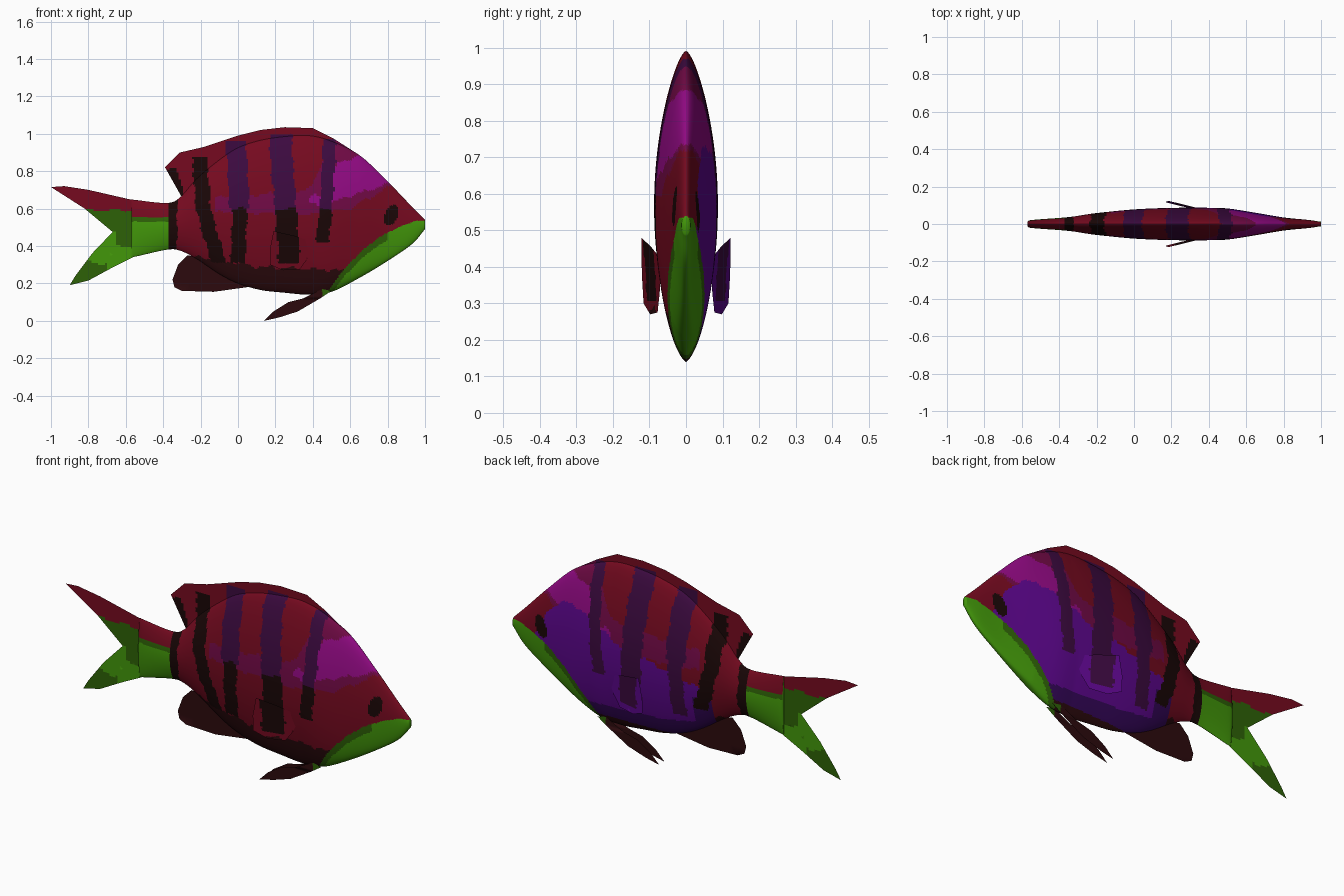
import bpy, bmesh
from math import sin, cos, pi
from mathutils import Vector

cube = bpy.data.objects.get("Cube")
if cube:
    bpy.data.objects.remove(cube, do_unlink=True)

# Materials
COLOURS = {
    "red": (0.18, 0.003, 0.014), "brown": (0.025, 0.003, 0.004),
    "black": (0.01, 0.002, 0.002), "green": (0.055, 0.31, 0.003),
    "dark_green": (0.027, 0.12, 0.002), "magenta": (0.29, 0.003, 0.23),
    "wine": (0.165, 0.003, 0.06), "stripe_purple": (0.045, 0.003, 0.05),
    "violet": (0.11, 0.002, 0.27), "dark_violet": (0.035, 0.002, 0.1),
}
NAMES = list(COLOURS)
MATERIALS = []
for name, rgb in COLOURS.items():
    mat = bpy.data.materials.new(name)
    mat.use_nodes = True
    mat.diffuse_color = (*rgb, 1)
    mat.specular_intensity = 0
    mat.roughness = 1
    shader = mat.node_tree.nodes["Principled BSDF"]
    shader.inputs["Base Color"].default_value = (*rgb, 1)
    shader.inputs["Roughness"].default_value = 1
    shader.inputs["Specular IOR Level"].default_value = 0
    MATERIALS.append(mat)


def lerp(table, x):
    """Straight interpolation of (x, value) pairs, clamped at the ends."""
    if x <= table[0][0]:
        return table[0][1]
    for (a, u), (b, v) in zip(table, table[1:]):
        if x <= b:
            return u + (v - u) * (x - a) / (b - a)
    return table[-1][1]


# Painted regions: boundary heights along the length
JAW = [(0.46, 0.13), (0.57, 0.28), (0.68, 0.39), (0.76, 0.45), (0.86, 0.5), (0.95, 0.535)]
WINE_LOW = [(-0.12, 0.58), (0.4, 0.57), (0.6, 0.6), (0.85, 0.74)]
WINE_TOP = [(-0.12, 0.66), (0.3, 0.69), (0.4, 0.72), (0.45, 0.85), (0.5, 0.96)]
PINK_LOW = [(0.38, 0.63), (0.45, 0.61), (0.6, 0.67), (0.82, 0.735)]
PINK_TOP = [(0.38, 0.66), (0.48, 0.68), (0.53, 0.84), (0.6, 0.87), (0.7, 0.89)]
VIOLET_TOP = [(-0.18, 0.47), (0.1, 0.55), (0.35, 0.61), (0.5, 0.69), (0.6, 0.73),
              (0.7, 0.72), (0.77, 0.65), (0.86, 0.5)]
BELLY = [(-0.2, 0.34), (0.1, 0.29), (0.55, 0.27)]

# Stripes: centre line by height, half width, lowest and highest point
STRIPES = [
    ([(0.31, -0.1), (0.45, -0.145), (0.6, -0.185), (0.87, -0.205)], 0.04, 0.31, 0.88),
    ([(0.31, 0.0), (0.57, 0.01), (0.96, -0.01)], 0.053, 0.31, 0.96),
    ([(0.3, 0.275), (0.6, 0.255), (0.9, 0.23)], 0.058, 0.31, 1.0),
    ([(0.42, 0.45), (0.6, 0.47), (0.95, 0.49)], 0.034, 0.42, 0.97),
]


def body_paint(p):
    x, y, z = p
    ragged = 0.004 * sin(43 * z) + 0.003 * sin(131 * z)
    wave = 0.007 * sin(50 * x) + 0.004 * sin(113 * x)
    left = y > 0.001
    if x < -0.375:
        return "red" if z > 0.555 else "dark_green" if z > 0.53 else "green"
    if x < -0.325 + ragged and z < 0.65:
        return "black"
    if x > 0.46 and z < lerp(JAW, x):
        return "dark_green" if x < 0.8 and z > lerp(JAW, x) - 0.04 else "green"
    eye_z = z - (0.55 if left else 0.565)
    if ((x - 0.82 - eye_z / 4) / 0.036) ** 2 + (eye_z / 0.055) ** 2 < 1:
        return "black"
    for i, (line, half, low, high) in enumerate(STRIPES):
        width = half * (0.75 if z < 0.6 and i == 1 else 1)
        if left and i == 0:
            low = 0.37
        if low < z < high and abs(x - lerp(line, z) + ragged) < width:
            if i == 0 or (z < 0.6 + wave and not left):
                return "black"
            return "stripe_purple"
    if left and x > -0.18 and 0.18 < z < lerp(VIOLET_TOP, x) + wave:
        rear = x < -0.08 and z < 0.43
        return "dark_violet" if rear or z < lerp(BELLY, x) - 0.03 else "violet"
    if x < 0.82 and lerp(PINK_LOW, x) < z - wave < lerp(PINK_TOP, x) and x > 0.38:
        return "magenta"
    rise = 0.02 if left else 0
    if -0.12 < x < 0.84 and lerp(WINE_LOW, x) < z - wave < lerp(WINE_TOP, x) + rise:
        return "wine"
    if -0.25 < x and z < lerp(BELLY, x) + wave:
        return "brown"
    return "red"


def dorsal_paint(p):
    if p.x < -0.29 and abs(p.x + 0.325 - (0.72 - p.z) / 3) < 0.025 and p.z < 0.81:
        return "black"
    return body_paint(p) if p.x > -0.27 else "red"


def tail_paint(p):
    wave = 0.01 * sin(45 * p.x)
    if p.z > 0.59 + wave:
        return "red"
    if p.z > 0.47 + wave or (p.x < -0.7 and p.z < 0.31 + wave):
        return "dark_green"
    if p.x > -0.65 and p.z > 0.4 + wave:
        return "dark_green"
    return "green"


def pelvic_paint(p):
    return "dark_green" if p.x > 0.45 else "brown"


def finish(bm, name, paint):
    for f in bm.faces:
        f.material_index = NAMES.index(paint(f.calc_center_median()))
        f.smooth = True
    mesh = bpy.data.meshes.new(name)
    bm.to_mesh(mesh)
    bm.free()
    for mat in MATERIALS:
        mesh.materials.append(mat)
    obj = bpy.data.objects.new(name, mesh)
    bpy.context.collection.objects.link(obj)


# Body: stations of x, underside, back and half width
STATIONS = [
    (-0.57, 0.34, 0.65, 0.014), (-0.54, 0.345, 0.645, 0.022),
    (-0.38, 0.38, 0.63, 0.034), (-0.31, 0.375, 0.66, 0.042),
    (-0.22, 0.33, 0.76, 0.056), (-0.1, 0.25, 0.86, 0.069),
    (0, 0.2, 0.925, 0.078), (0.12, 0.165, 0.965, 0.084),
    (0.25, 0.15, 0.985, 0.087), (0.38, 0.14, 0.99, 0.087),
    (0.5, 0.155, 0.96, 0.083), (0.65, 0.23, 0.885, 0.06),
    (0.8, 0.32, 0.745, 0.035), (0.93, 0.41, 0.61, 0.022), (1, 0.49, 0.54, 0.012),
]
# Bluntness of the section: the head is squarer, most of all along the jaw
BLUNT_LOW = [(0.4, 0.65), (0.62, 0.36)]
BLUNT_TOP = [(0.4, 0.65), (0.65, 0.5)]


def spline(points, steps):
    """Smooth curve through the stations."""
    pts = [Vector(p) for p in points]
    pts = [2 * pts[0] - pts[1]] + pts + [2 * pts[-1] - pts[-2]]
    for a, b, c, d in zip(pts, pts[1:], pts[2:], pts[3:]):
        for k in range(steps):
            t = k / steps
            yield b + t / 2 * (c - a + t * (2 * a - 5 * b + 4 * c - d
                                            + t * (3 * (b - c) + d - a)))
    yield pts[-2]


bm = bmesh.new()
SIDES = 200
rings = []
for x, low, top, half in spline(STATIONS, 15):
    ring = []
    for i in range(SIDES):
        a = 2 * pi * i / SIDES
        t = (1 - cos(a)) / 2
        power = lerp(BLUNT_LOW if t < 0.5 else BLUNT_TOP, x)
        y = half * max(sin(pi * t), 0) ** power * (1 if a < pi else -1)
        ring.append(bm.verts.new((x, y, low + (top - low) * t)))
    rings.append(ring)
for r, s in zip(rings, rings[1:]):
    for i in range(SIDES):
        j = (i + 1) % SIDES
        bm.faces.new((r[i], r[j], s[j], s[i]))
bm.faces.new(rings[0])
bm.faces.new(rings[-1])
bmesh.ops.recalc_face_normals(bm, faces=bm.faces[:])
finish(bm, "body", body_paint)


# Fins: flat sheets cut into small faces so their markings follow the rules
def fin(name, outline, paint, depth=lambda x, z: 0, step=0.012):
    bm = bmesh.new()
    face = bm.faces.new([bm.verts.new((x, 0, z)) for x, z in outline])
    bm.normal_update()
    bmesh.ops.triangulate(bm, faces=[face])
    for axis in (0, 2):
        values = [p[axis // 2] for p in outline]
        normal = Vector((0, 0, 0))
        normal[axis] = 1
        at = min(values) + step
        while at < max(values):
            bmesh.ops.bisect_plane(bm, geom=bm.verts[:] + bm.edges[:] + bm.faces[:],
                                   plane_co=normal * at, plane_no=normal)
            at += step
    for v in bm.verts:
        v.co.y = depth(v.co.x, v.co.z)
    finish(bm, name, paint)


fin("dorsal_fin", [(-0.3, 0.66), (-0.39, 0.82), (-0.31, 0.9), (-0.18, 0.93), (0, 0.99),
                   (0.12, 1.02), (0.25, 1.035), (0.4, 1.03), (0.51, 0.975), (0.62, 0.905),
                   (0.38, 0.9), (0, 0.85), (-0.2, 0.7)], dorsal_paint)
fin("tail_fin", [(-0.56, 0.645), (-0.8, 0.7), (-0.93, 0.72), (-1, 0.715), (-0.82, 0.6),
                 (-0.67, 0.475), (-0.78, 0.36), (-0.87, 0.24), (-0.9, 0.19),
                 (-0.8, 0.215), (-0.68, 0.28), (-0.56, 0.34)], tail_paint)
fin("anal_fin", [(-0.27, 0.35), (-0.32, 0.3), (-0.35, 0.22), (-0.34, 0.18), (-0.3, 0.16),
                 (-0.13, 0.155), (0.05, 0.18), (0.12, 0.2), (0, 0.25), (-0.15, 0.33)],
    lambda p: "brown", step=0.05)

for side, word in ((1, "left"), (-1, "right")):
    fin(word + "_pelvic_fin", [(0.14, 0), (0.19, 0.05), (0.27, 0.1), (0.35, 0.12),
                               (0.45, 0.17), (0.5, 0.16), (0.44, 0.12), (0.32, 0.05),
                               (0.22, 0.018)],
        pelvic_paint, lambda x, z: side * 0.022)
    fin(word + "_pectoral_fin", [(0.19, 0.48), (0.3, 0.455), (0.41, 0.42), (0.37, 0.33),
                                 (0.33, 0.275), (0.24, 0.27), (0.17, 0.3), (0.17, 0.38)],
        body_paint,
        lambda x, z: side * (0.12 - 0.23 * (x - 0.19) + 0.06 * (z - 0.44)))
